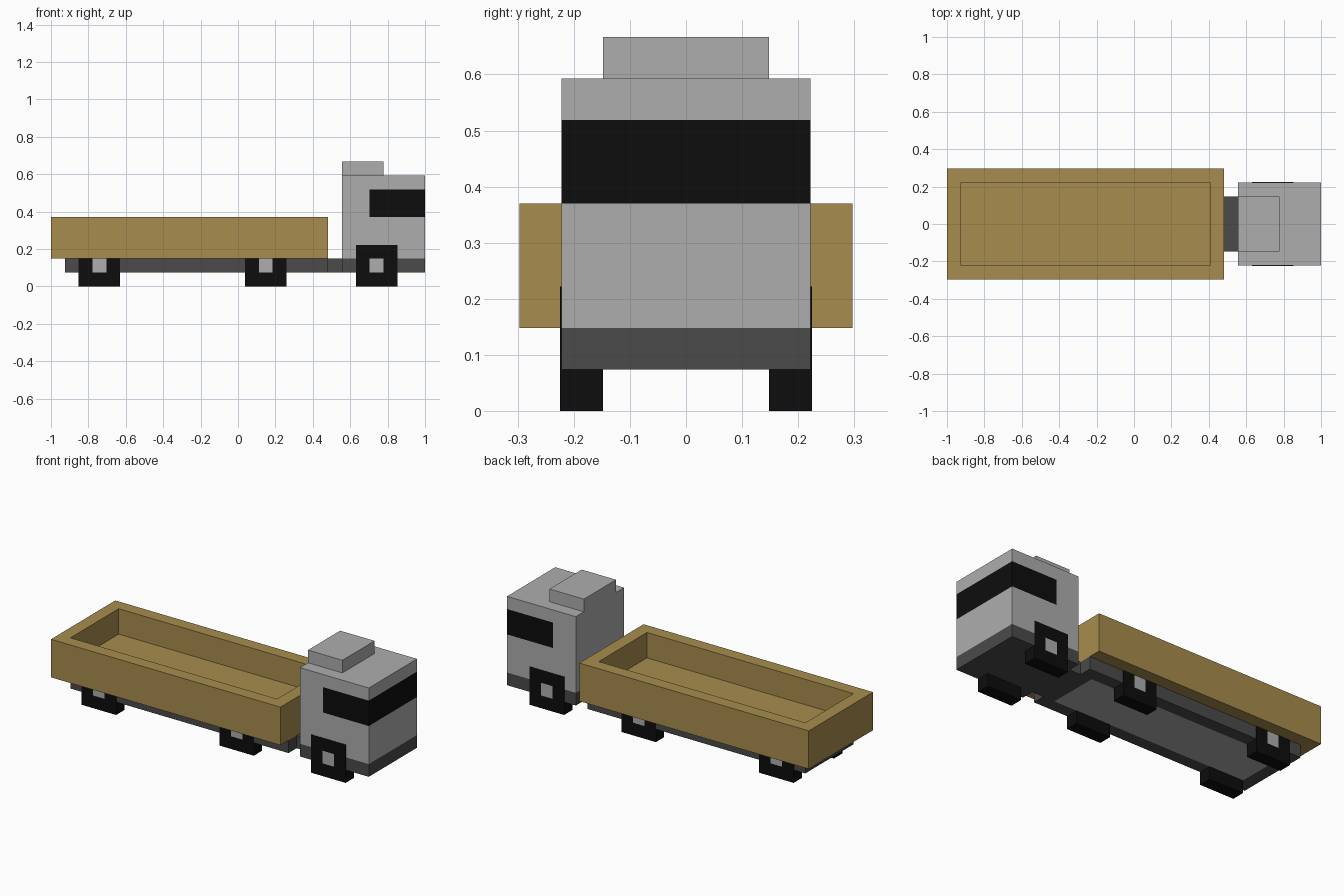
import bpy
import bmesh
from mathutils import Vector

if "Cube" in bpy.data.objects:
    bpy.data.objects.remove(bpy.data.objects["Cube"])

U = 2 / 54  # one block of the grid


def material(name, rgb):
    m = bpy.data.materials.new(name)
    m.use_nodes = True
    m.diffuse_color = (*rgb, 1)
    bsdf = next(n for n in m.node_tree.nodes if n.type == 'BSDF_PRINCIPLED')
    bsdf.inputs["Base Color"].default_value = (*rgb, 1)
    bsdf.inputs["Roughness"].default_value = 0.9
    return m


TAN = material("tan_bed", (0.386, 0.262, 0.074))
GREY = material("light_grey", (0.423, 0.423, 0.423))
DARK = material("dark_grey", (0.069, 0.069, 0.069))
BLACK = material("black", (0.004, 0.004, 0.004))


def box(name, x, y, z, mats, cuts=(), rule=None, hollow=None):
    """Box from block ranges; cuts are (axis, position) planes, and faces
    that satisfy rule(centre, normal) in block units get the second material."""
    lo, hi = Vector((x[0], y[0], z[0])), Vector((x[1], y[1], z[1]))
    bm = bmesh.new()
    bmesh.ops.create_cube(bm, size=1)
    for v in bm.verts:
        v.co = Vector([(v.co[i] + 0.5) * (hi[i] - lo[i]) + lo[i] for i in range(3)])
    for axis, pos in cuts:
        co, no = Vector(), Vector()
        co[axis], no[axis] = pos, 1
        bmesh.ops.bisect_plane(bm, geom=bm.verts[:] + bm.edges[:] + bm.faces[:],
                               plane_co=co, plane_no=no)
    bm.normal_update()
    if hollow:  # wall thickness and depth of the open top
        top = max(bm.faces, key=lambda f: f.normal.z)
        bmesh.ops.inset_region(bm, faces=[top], thickness=hollow[0], use_even_offset=True)
        bmesh.ops.inset_region(bm, faces=[top], thickness=0, depth=-hollow[1])
    if rule:
        for f in bm.faces:
            f.material_index = int(rule(f.calc_center_median(), f.normal))
    bmesh.ops.scale(bm, vec=(U, U, U), verts=bm.verts)
    mesh = bpy.data.meshes.new(name)
    bm.to_mesh(mesh)
    bm.free()
    for m in mats:
        mesh.materials.append(m)
    ob = bpy.data.objects.new(name, mesh)
    bpy.context.scene.collection.objects.link(ob)
    return ob


# Open cargo bed
box("cargo_bed", (-27, 13), (-8, 8), (4, 10), [TAN], hollow=(2, 4))

# Chassis with a light panel in its underside
box("chassis", (-25, 13), (-6, 6), (2, 4), [DARK, GREY],
    cuts=[(0, -23), (0, 11), (1, -4), (1, 4)],
    rule=lambda c, n: n.z < -0.5 and -23 < c.x < 11 and abs(c.y) < 4)
box("coupling", (13, 15), (-4, 4), (2, 4), [DARK])
box("cab_base", (15, 27), (-6, 6), (2, 4), [DARK])

# Cab with the window band running round the front
box("cab", (15, 27), (-6, 6), (4, 16), [GREY, BLACK],
    cuts=[(0, 19), (2, 10), (2, 14)],
    rule=lambda c, n: abs(n.z) < 0.5 and c.x > 19 and 10 < c.z < 14)
box("roof_box", (15, 21), (-4, 4), (16, 18), [GREY])

# Wheels with square hubs on the outer faces
for label, x0, height in (("rear", -23, 4), ("middle", 1, 4), ("front", 17, 6)):
    for side, s in (("left", 1), ("right", -1)):
        box(f"{label}_wheel_{side}", (x0, x0 + 6), sorted((4 * s, 6.06 * s)), (0, height),
            [BLACK, GREY], cuts=[(0, x0 + 2), (0, x0 + 4), (2, 2), (2, 4)],
            rule=lambda c, n, s=s, x0=x0: n.y * s > 0.5 and abs(c.x - x0 - 3) < 0.5
            and 2 < c.z < 4)
